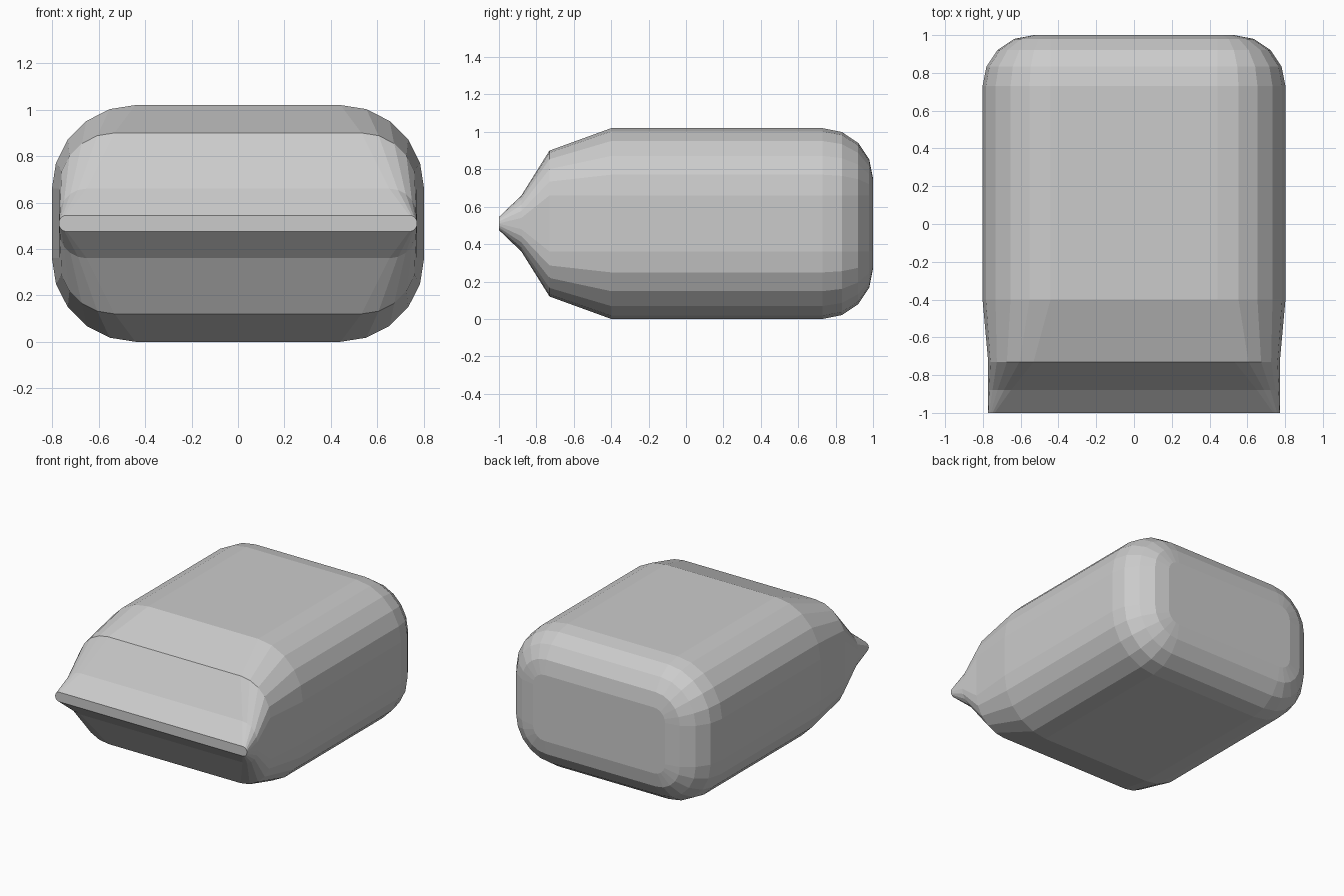
import bpy, bmesh
from math import sin, cos, pi

if "Cube" in bpy.data.objects:
    bpy.data.objects.remove(bpy.data.objects["Cube"])

ZC = 0.51    # height of the body's long axis
SEG = 5      # facets per rounded corner


def section(bm, y, hx, hz, r):
    """Rounded-rectangle ring of vertices at depth y."""
    ring = []
    for q, (sx, sz) in enumerate([(1, 1), (-1, 1), (-1, -1), (1, -1)]):
        for i in range(SEG + 1):
            a = (q + i / SEG) * pi / 2
            ring.append(bm.verts.new((sx * (hx - r) + r * cos(a), y,
                                      ZC + sz * (hz - r) + r * sin(a))))
    return ring


# Pinched front, tapered shoulder, straight body: (y, half width, half height, radius)
stations = [(-1.0, 0.772, 0.035, 0.034), (-0.88, 0.772, 0.15, 0.12),
            (-0.73, 0.772, 0.39, 0.24), (-0.40, 0.802, 0.51, 0.36)]

# Rounded back end
B = 0.27
for k in range(5):
    a = k * pi / 8
    d = B * (1 - cos(a))
    stations.append((1 - B + B * sin(a), 0.802 - d, 0.51 - d, 0.36 - d))

# Loft the sections and cap both ends
bm = bmesh.new()
rings = [section(bm, *s) for s in stations]
for a, b in zip(rings, rings[1:]):
    n = len(a)
    for i in range(n):
        j = (i + 1) % n
        bm.faces.new((a[i], a[j], b[j], b[i]))
bm.faces.new(rings[0])
bm.faces.new(rings[-1])
bmesh.ops.recalc_face_normals(bm, faces=bm.faces)

mesh = bpy.data.meshes.new("pinched_loaf_body")
bm.to_mesh(mesh)
bm.free()
bpy.context.collection.objects.link(bpy.data.objects.new("pinched_loaf_body", mesh))
